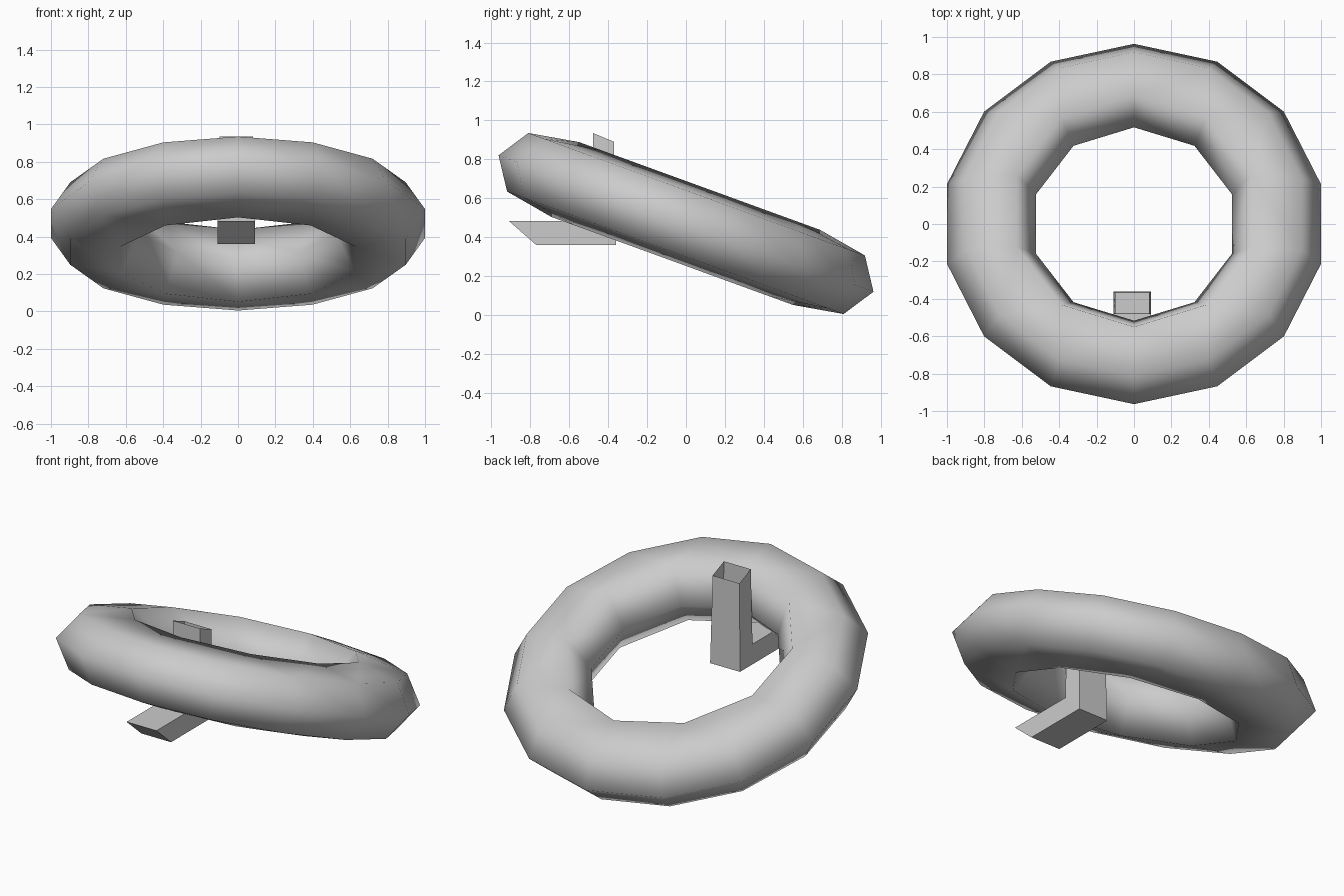
import bpy, bmesh
from math import sin, cos, pi, radians
from mathutils import Matrix

if "Cube" in bpy.data.objects:
    bpy.data.objects.remove(bpy.data.objects["Cube"])

# Ring: tube section given as (radius, height, sides); inner loops have fewer sides
section = [(1.025, 0, 14), (0.92, 0.16, 14), (0.66, 0.205, 10),
           (0.55, 0, 10), (0.66, -0.205, 10), (0.92, -0.16, 14)]


def stitch(bm, a, b):
    """Join two closed loops of different vertex counts, a to b."""
    n, m = len(a), len(b)
    i = j = 0
    while i < n or j < m:
        a0, b0 = a[i % n], b[j % m]
        a1, b1 = a[(i + 1) % n], b[(j + 1) % m]
        if n == m:
            bm.faces.new((a0, a1, b1, b0))
            i, j = i + 1, j + 1
        elif j >= m or (i < n and (i + 0.5) / n <= (j + 0.5) / m):
            bm.faces.new((a0, a1, b0))
            i += 1
        else:
            bm.faces.new((a0, b1, b0))
            j += 1


def finish(bm, name, smooth):
    bmesh.ops.recalc_face_normals(bm, faces=bm.faces)
    for f in bm.faces:
        f.smooth = smooth
    mesh = bpy.data.meshes.new(name)
    bm.to_mesh(mesh)
    bm.free()
    obj = bpy.data.objects.new(name, mesh)
    bpy.context.collection.objects.link(obj)
    return obj


bm = bmesh.new()
loops = [[bm.verts.new((r * sin(2 * pi * k / n), r * cos(2 * pi * k / n), h))
          for k in range(n)] for r, h, n in section]
for k in range(len(loops)):
    stitch(bm, loops[k], loops[(k + 1) % len(loops)])
ring = finish(bm, "ring", True)
ring.data.transform(Matrix.Translation((0, 0, 0.47)) @ Matrix.Rotation(radians(-20), 4, 'X'))

# Bent square stem: slanted closed front end, open slanted top
outer_side = [(-0.77, 0.36), (-0.36, 0.36), (-0.37, 0.89)]
inner_side = [(-0.91, 0.483), (-0.48, 0.483), (-0.478, 0.935)]
bm = bmesh.new()
rows = []
for (yo, zo), (yi, zi), hw in zip(outer_side, inner_side, (0.1, 0.1, 0.09)):
    rows.append([bm.verts.new(p) for p in ((-0.01 - hw, yo, zo), (-0.01 + hw, yo, zo),
                                           (-0.01 + hw, yi, zi), (-0.01 - hw, yi, zi))])
for r0, r1 in zip(rows, rows[1:]):
    stitch(bm, r0, r1)
bm.faces.new(rows[0])
finish(bm, "stem", False)
